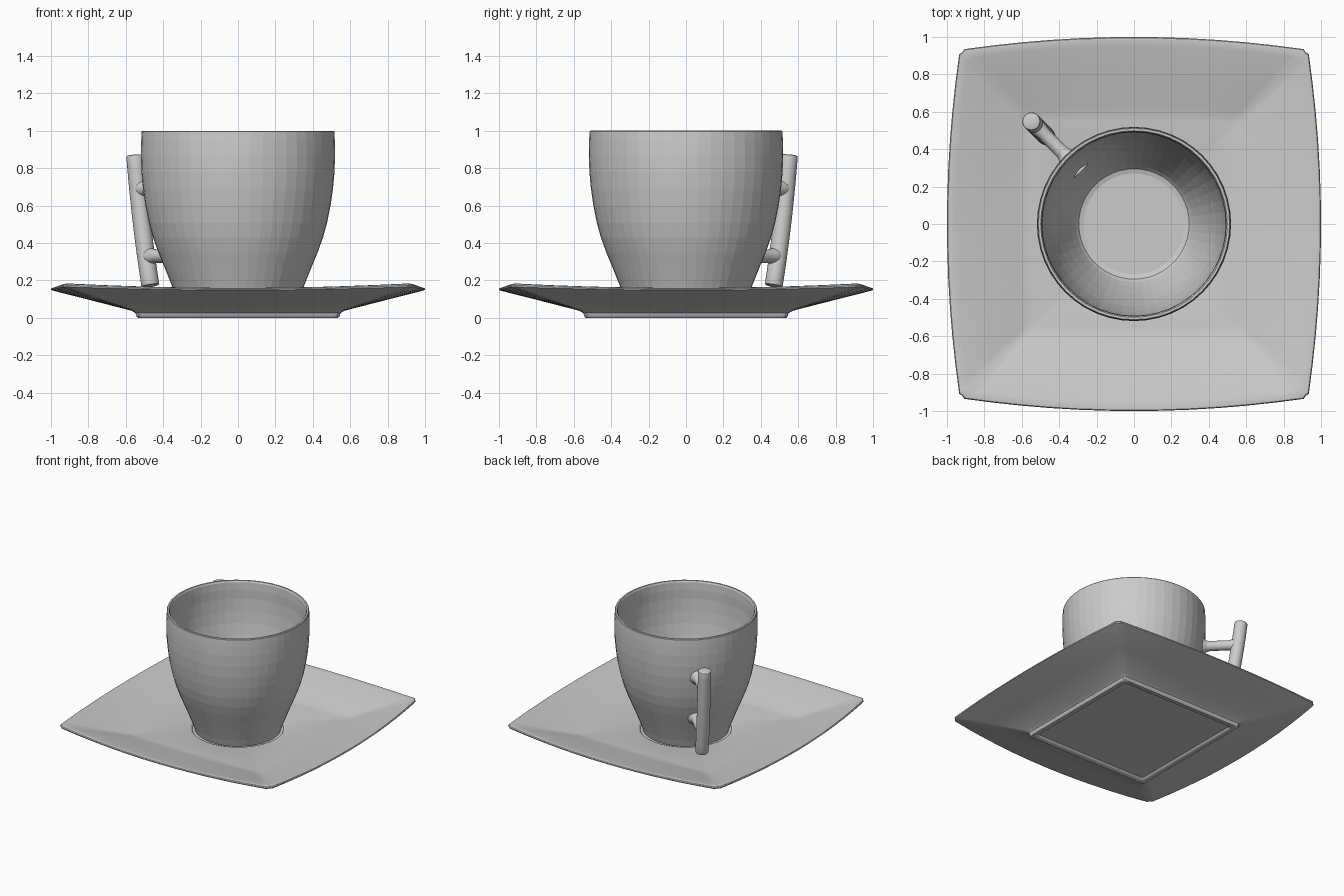
import bpy, bmesh, math
from mathutils import Vector

if "Cube" in bpy.data.objects:
    bpy.data.objects.remove(bpy.data.objects["Cube"])


def loft(name, rings, angle=None):
    """Skin a list of equal-length point rings and cap both ends."""
    bm = bmesh.new()
    rows = [[bm.verts.new(p) for p in r] for r in rings]
    n = len(rows[0])
    for a, b in zip(rows, rows[1:]):
        for i in range(n):
            j = (i + 1) % n
            bm.faces.new((a[i], a[j], b[j], b[i]))
    bm.faces.new(rows[0][::-1])
    bm.faces.new(rows[-1])
    bmesh.ops.recalc_face_normals(bm, faces=bm.faces)
    me = bpy.data.meshes.new(name)
    bm.to_mesh(me)
    bm.free()
    ob = bpy.data.objects.new(name, me)
    bpy.context.collection.objects.link(ob)
    if angle:
        bpy.ops.object.select_all(action='DESELECT')
        ob.select_set(True)
        bpy.context.view_layer.objects.active = ob
        bpy.ops.object.shade_smooth_by_angle(angle=math.radians(angle))
    return ob


def circle(r, z, n=48):
    return [(r * math.cos(2 * math.pi * i / n), r * math.sin(2 * math.pi * i / n), z)
            for i in range(n)]


STEPS = [-1, -.975, -.94] + [-.8 + .16 * i for i in range(11)] + [.94, .975]


def square(h, c, zm, zc):
    """Bulged square: mid-edge reach h, corner reach c, heights zm / zc."""
    pts = []
    for k in range(4):
        a = k * math.pi / 2
        for t in STEPS:
            s = .987 if t == -1 else 1
            x, y = c * t * s, -(h - (h - c) * t * t) * s
            pts.append((x * math.cos(a) - y * math.sin(a),
                        x * math.sin(a) + y * math.cos(a), zm + (zc - zm) * t * t))
    return pts


def round_off(r, z):
    """Circle with the same point directions as the square rings."""
    return [(x * r / math.hypot(x, y), y * r / math.hypot(x, y), z)
            for x, y, _ in square(1, 1, 0, 0)]


# Saucer: foot ring, underside, rim, sloped border, well, round cup seat
loft("saucer", [
    square(.490, .490, .015, .015), square(.500, .500, .003, .003),
    square(.508, .508, .0, .0), square(.535, .535, .0, .0),
    square(.542, .542, .006, .006), square(.548, .546, .025, .025),
    square(.570, .565, .038, .040), square(.780, .750, .092, .102),
    square(.985, .918, .144, .160), square(.998, .929, .148, .166),
    square(1.0, .931, .154, .175), square(.995, .927, .159, .182),
    square(.980, .914, .160, .184), square(.950, .888, .155, .178),
    square(.780, .750, .114, .128), square(.620, .610, .076, .080),
    square(.590, .580, .069, .071), square(.550, .540, .065, .065),
    round_off(.350, .064), round_off(.338, .060), round_off(.330, .050),
], 40)

# Cup: outer wall up, over the lip, inner wall down to the floor
cup_profile = [
    (.300, .045), (.312, .055), (.330, .11), (.357, .18), (.393, .27), (.426, .35),
    (.455, .43), (.477, .51), (.495, .60), (.508, .69), (.516, .78), (.519, .87),
    (.518, .94), (.515, .995), (.511, 1.0), (.499, 1.0), (.493, .988), (.490, .93),
    (.491, .86), (.486, .76), (.477, .67), (.462, .58), (.441, .48), (.411, .38),
    (.375, .28), (.335, .185), (.310, .135), (.295, .115), (.270, .108)]
loft("cup", [circle(r, z) for r, z in cup_profile])

# Handle pieces live in the vertical plane pointing to the back left
OUT = Vector((-1, 1, 0)).normalized()
UP = Vector((0, 0, 1))
SIDE = OUT.cross(UP)


def tube(name, path, n=24):
    """Round tube through (distance, z, radius) stations."""
    mid = [OUT * d + UP * z for d, z, _ in path]
    rings = []
    for i, (_, _, r) in enumerate(path):
        t = (mid[min(i + 1, len(mid) - 1)] - mid[max(i - 1, 0)]).normalized()
        v = t.cross(SIDE)
        rings.append([mid[i] + r * (SIDE * math.cos(2 * math.pi * k / n)
                                    + v * math.sin(2 * math.pi * k / n)) for k in range(n)])
    return loft(name, rings, 40)


# Upright grip, gently curved
R = .048


def grip_distance(z):
    u = (z - .17) / .70
    return .662 + .155 * u - .040 * u * u


grip = [(grip_distance(z), z, r) for z, r in
        [(.170, R - .007), (.173, R - .002), (.180, R)]
        + [(.25 + .08 * i, R) for i in range(8)]
        + [(.860, R), (.867, R - .002), (.870, R - .007)]]
tube("handle_grip", grip)

# Two short arms, flared where they meet the cup and the grip
for label, z, wall in (("upper", .69, .508), ("lower", .33, .418)):
    end = grip_distance(z)
    tube("handle_arm_" + label, [
        (wall - .018, z, .062), (wall + .004, z, .056), (wall + .015, z, .044),
        (wall + .035, z, .037), (end - .075, z, .036), (end - .05, z, .040),
        (end - .02, z, .044), (end, z, .040)])
